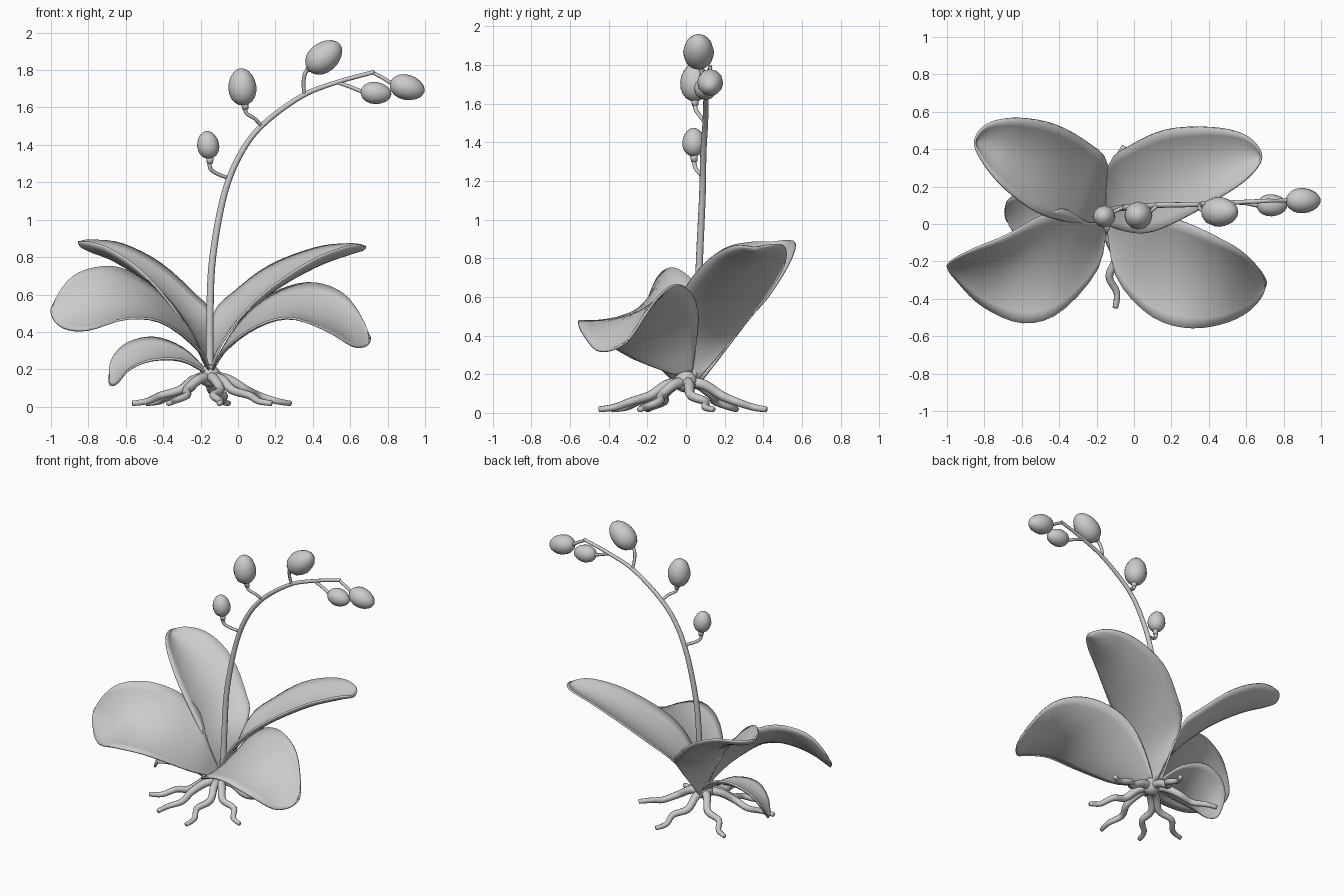
import bpy, bmesh, math
from mathutils import Vector

if "Cube" in bpy.data.objects:
    bpy.data.objects.remove(bpy.data.objects["Cube"])

mat = bpy.data.materials.new("plain_grey")
mat.diffuse_color = (0.6, 0.6, 0.6, 1)
mat.use_nodes = True
mat.node_tree.nodes["Principled BSDF"].inputs["Base Color"].default_value = mat.diffuse_color


def spline(pts, t):
    """Catmull-Rom point at t in 0..len-1."""
    i = min(int(t), len(pts) - 2)
    f = t - i
    p = [Vector(pts[max(0, min(len(pts) - 1, k))]) for k in (i - 1, i, i + 1, i + 2)]
    return 0.5 * (2 * p[1] + (p[2] - p[0]) * f + (2 * p[0] - 5 * p[1] + 4 * p[2] - p[3]) * f ** 2
                  + (3 * p[1] - p[0] - 3 * p[2] + p[3]) * f ** 3)


def make_object(name, bm):
    bmesh.ops.recalc_face_normals(bm, faces=bm.faces)
    for f in bm.faces:
        f.smooth = True
    me = bpy.data.meshes.new(name)
    bm.to_mesh(me)
    bm.free()
    me.materials.append(mat)
    ob = bpy.data.objects.new(name, me)
    bpy.context.collection.objects.link(ob)
    return ob


def tube(name, pts, r0, r1, sides=10, steps=5):
    """Tapered round tube along a smooth path."""
    bm = bmesh.new()
    n = (len(pts) - 1) * steps
    path = [spline(pts, k / steps) for k in range(n + 1)]
    rings = []
    ref = Vector((0.13, 0.97, 0.2))
    for k, c in enumerate(path):
        d = (path[min(k + 1, n)] - path[max(k - 1, 0)]).normalized()
        a = (ref - d * ref.dot(d)).normalized()
        ref = a
        b = d.cross(a)
        r = r0 + (r1 - r0) * k / n
        rings.append([bm.verts.new(c + r * (a * math.cos(s) + b * math.sin(s)))
                      for s in (2 * math.pi * j / sides for j in range(sides))])
    for p, q in zip(rings, rings[1:]):
        for j in range(sides):
            bm.faces.new((p[j], p[(j + 1) % sides], q[(j + 1) % sides], q[j]))
    bm.faces.new(rings[0])
    bm.faces.new(rings[-1])
    return make_object(name, bm)


def leaf(name, outline, sag, nu=26, nv=10):
    """Outline runs base - one edge - tip (middle point) - other edge - base."""
    bm = bmesh.new()
    half = (len(outline) - 1) / 2
    rows = []
    for i in range(nu + 1):
        u = 1 - (1 - i / nu) ** 1.4          # denser rows near the base
        a = spline(outline, u * half)
        b = spline(outline, (2 - u) * half)
        dip = sag * math.sin(math.pi * u) ** 0.7 if 0 < u < 1 else 0
        rows.append([bm.verts.new(a.lerp(b, j / nv) - Vector((0, 0, dip * 4 * j / nv * (1 - j / nv))))
                     for j in range(nv + 1)])
    for p, q in zip(rows, rows[1:]):
        for j in range(nv):
            bm.faces.new((p[j], p[j + 1], q[j + 1], q[j]))
    bmesh.ops.remove_doubles(bm, verts=bm.verts, dist=0.0005)
    ob = make_object(name, bm)
    m = ob.modifiers.new("thickness", 'SOLIDIFY')
    m.thickness = 0.012
    m.offset = 0
    return ob


def bud(name, centre, axis, length, width):
    """Egg shaped bud pointing along axis."""
    bm = bmesh.new()
    bmesh.ops.create_uvsphere(bm, u_segments=12, v_segments=10, radius=1)
    q = Vector(axis).to_track_quat('Z', 'Y')
    for v in bm.verts:
        z = v.co.z
        k = width / 2 * (1 - 0.08 * z)
        v.co = Vector(centre) + q @ Vector((v.co.x * k, v.co.y * k, z * length / 2))
    return make_object(name, bm)


# Leaves
leaf("leaf_back_right", [
    (-.14, .06, .17), (-.136, .32, .48), (0, .43, .63), (.18, .505, .76), (.42, .515, .85), (.6, .47, .87),
    (.68, .36, .86),
    (.6, .24, .86), (.42, .12, .795), (.2, 0, .655), (.05, -.05, .52), (-.08, -.03, .35), (-.15, 0, .19)], .075)
leaf("leaf_back_left", [
    (-.16, .08, .16), (-.14, .32, .48), (-.24, .43, .61), (-.42, .53, .77), (-.62, .565, .87), (-.78, .535, .89),
    (-.85, .44, .885),
    (-.8, .32, .88), (-.69, .19, .845), (-.53, .07, .735), (-.39, .02, .585), (-.26, 0, .4), (-.16, 0, .19)], .085)
leaf("leaf_front_left", [
    (-.16, .02, .2), (-.25, .01, .4), (-.37, .08, .57), (-.5, .04, .68), (-.68, -.06, .75), (-.88, -.145, .70),
    (-.995, -.22, .53),
    (-.95, -.3, .43), (-.81, -.44, .41), (-.6, -.53, .47), (-.4, -.475, .45), (-.2, -.25, .3), (-.15, -.03, .19)], .05)
leaf("leaf_front_right", [
    (-.14, .03, .2), (-.04, .055, .38), (.08, .06, .53), (.24, .02, .63), (.42, -.06, .66), (.59, -.16, .58),
    (.705, -.31, .37),
    (.63, -.45, .32), (.47, -.535, .41), (.27, -.555, .475), (.08, -.485, .42), (-.09, -.29, .29), (-.14, -.03, .19)], .05)
leaf("leaf_small_low", [
    (-.16, .04, .18), (-.29, .14, .31), (-.45, .18, .37), (-.6, .165, .335), (-.68, .12, .24),
    (-.685, .04, .13),
    (-.65, -.03, .125), (-.58, -.1, .2), (-.46, -.15, .25), (-.3, -.12, .25), (-.16, -.03, .18)], .04)

# Flower stem
tube("flower_stem", [
    (-.15, .04, .17), (-.15, .06, .5), (-.135, .07, .8), (-.075, .085, 1.13), (.01, .09, 1.345),
    (.13, .1, 1.505), (.34, .105, 1.66), (.53, .115, 1.735), (.73, .125, 1.79)], .021, .011, 10, 6)

# Buds, each with a stalk and a small collar
buds = [
    ((-.16, .04, 1.40), (-.15, 0, 1), .15, .118,
     [(-.06, .088, 1.225), (-.12, .06, 1.25), (-.15, .045, 1.28), (-.15, .04, 1.33)]),
    ((.023, .045, 1.71), (-.08, 0, 1), .2, .15,
     [(.125, .1, 1.50), (.09, .07, 1.54), (.045, .05, 1.57), (.035, .045, 1.62)]),
    ((.46, .065, 1.87), (.75, 0, .6), .22, .16,
     [(.355, .105, 1.67), (.35, .09, 1.73), (.36, .075, 1.785), (.39, .07, 1.82)]),
    ((.738, .1, 1.677), (1, 0, -.1), .165, .118,
     [(.53, .115, 1.735), (.6, .11, 1.71), (.65, .1, 1.69), (.67, .1, 1.685)]),
    ((.905, .125, 1.707), (1, 0, -.25), .19, .135,
     [(.72, .125, 1.787), (.78, .125, 1.755), (.81, .125, 1.735), (.83, .125, 1.73)]),
]
for i, (c, axis, length, width, stalk) in enumerate(buds, 1):
    bud(f"bud_{i}", c, axis, length, width)
    tube(f"bud_stalk_{i}", stalk, .010, .011, 8, 4)
    tube(f"bud_collar_{i}", [Vector(stalk[2]).lerp(Vector(stalk[3]), k) for k in (.4, 1)], .016, .02, 8, 2)

# Crown where leaves and roots meet
bud("crown", (-.15, 0, .165), (0, 0, 1), .12, .12)

# Winding roots
ends = [(.28, .14), (-.05, .415), (-.49, .26), (-.565, -.2), (-.37, -.385), (-.1, -.45), (.18, -.24)]
for i, (x, y) in enumerate(ends):
    start = Vector((-.15, 0, 0))
    d = Vector((x, y, 0)) - start
    side = Vector((-d.y, d.x, 0)).normalized() * (.035 if i % 2 else -.035)
    pts = [start + d * f + side * w + Vector((0, 0, z)) for f, w, z in
           ((.03, 0, .16), (.22, .4, .145), (.42, 1, .09), (.62, -.4, .06), (.82, .5, .03), (1, 0, .018))]
    tube(f"root_{i + 1}", pts, .03, .015, 8, 4)
